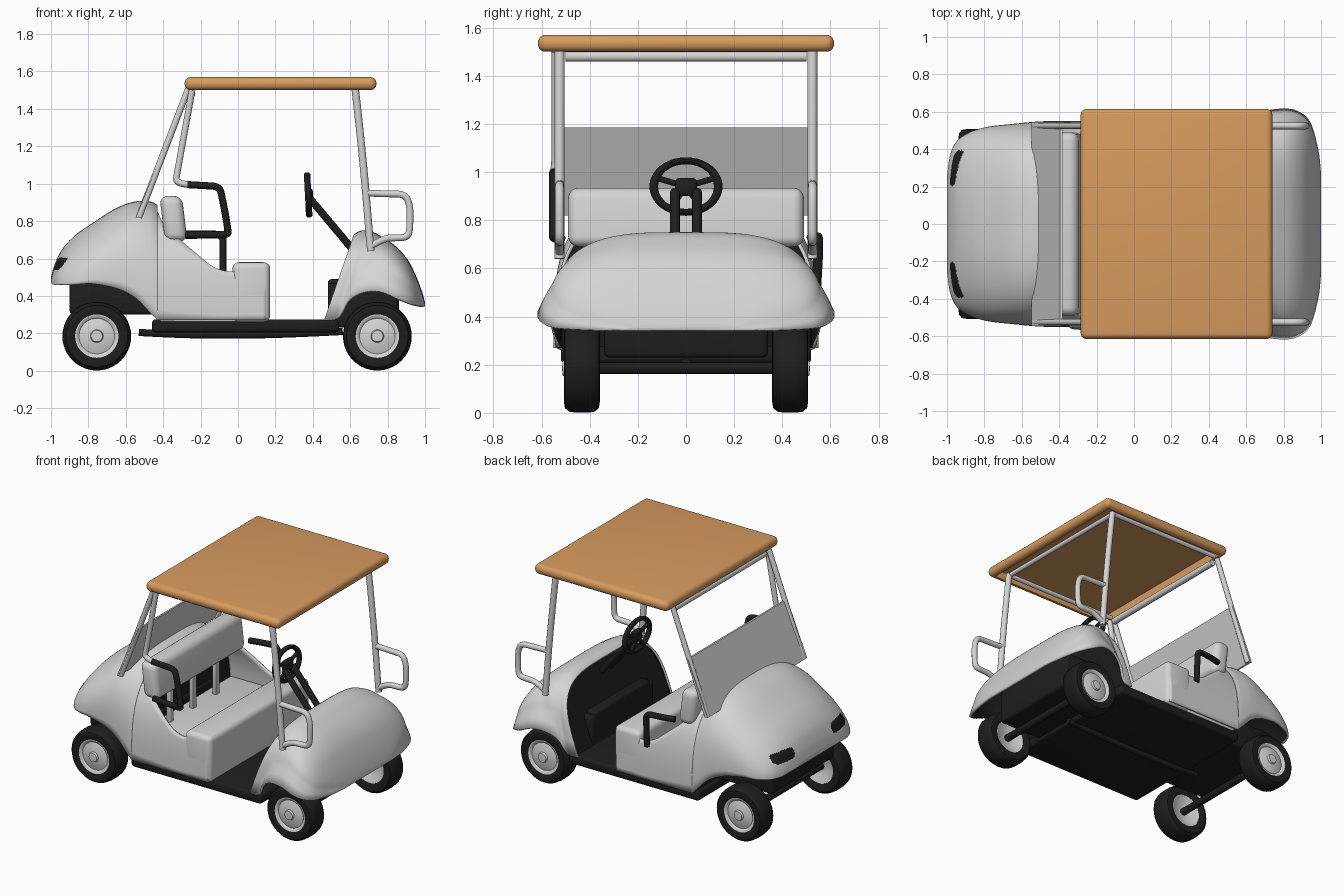
import bpy, bmesh, math
from mathutils import Vector, Matrix

if "Cube" in bpy.data.objects:
    bpy.data.objects.remove(bpy.data.objects["Cube"])

def material(name, r, g, b):
    m = bpy.data.materials.new(name)
    m.diffuse_color = (r, g, b, 1)
    m.use_nodes = True
    m.node_tree.nodes["Principled BSDF"].inputs["Base Color"].default_value = m.diffuse_color
    return m

WHITE = material("white_body", .66, .66, .66)
BLACK = material("black_rubber", .013, .013, .013)
TAN = material("tan_roof", .69, .33, .115)

def finish(ob, angle=40):
    bpy.ops.object.select_all(action='DESELECT')
    ob.select_set(True)
    bpy.context.view_layer.objects.active = ob
    bpy.ops.object.shade_smooth_by_angle(angle=math.radians(angle))
    return ob

def from_bmesh(name, bm, *mats, angle=40):
    me = bpy.data.meshes.new(name)
    bm.to_mesh(me)
    bm.free()
    for m in mats:
        me.materials.append(m)
    ob = bpy.data.objects.new(name, me)
    bpy.context.collection.objects.link(ob)
    return finish(ob, angle)

def box(name, mat, x0, x1, y0, y1, z0, z1, bevel=.01, seg=3, lean=0, hollow=0):
    """Rounded box; lean shifts the top along x, hollow carves it out from below."""
    bm = bmesh.new()
    bmesh.ops.create_cube(bm, size=1)
    for v in bm.verts:
        t = v.co.z + .5
        v.co = (x0 + (x1 - x0) * (v.co.x + .5) + lean * t,
                y0 + (y1 - y0) * (v.co.y + .5), z0 + (z1 - z0) * t)
    if bevel:
        bmesh.ops.bevel(bm, geom=bm.edges[:], offset=bevel, segments=seg, profile=.5, affect='EDGES')
    if hollow:
        low = min(bm.faces, key=lambda f: f.calc_center_median().z - f.calc_area())
        bm.normal_update()
        low = max((f for f in bm.faces if f.normal.z < -.9), key=lambda f: f.calc_area())
        bmesh.ops.inset_region(bm, faces=[low], thickness=.012)
        top = bmesh.ops.extrude_discrete_faces(bm, faces=[low])['faces'][0]
        bmesh.ops.translate(bm, verts=top.verts[:], vec=(0, 0, hollow))
    return from_bmesh(name, bm, mat)

def tube(name, mat, pts, r):
    cu = bpy.data.curves.new(name, 'CURVE')
    cu.dimensions = '3D'
    cu.bevel_depth, cu.bevel_resolution, cu.use_fill_caps, cu.resolution_u = r, 3, True, 6
    s = cu.splines.new('NURBS')
    s.points.add(len(pts) - 1)
    for p, c in zip(s.points, pts):
        p.co = (*c, 1)
    s.order_u, s.use_endpoint_u = min(3, len(pts)), True
    cu.materials.append(mat)
    ob = bpy.data.objects.new(name, cu)
    bpy.context.collection.objects.link(ob)
    bpy.ops.object.select_all(action='DESELECT')
    ob.select_set(True)
    bpy.context.view_layer.objects.active = ob
    bpy.ops.object.convert(target='MESH')
    return finish(bpy.context.object, 50)

def lathe(name, mat, profile, loc, side, steps=40):
    """Spin (radius, y) points around the y axis."""
    bm = bmesh.new()
    rows = [[bm.verts.new((r * math.cos(a), side * y, r * math.sin(a))) for r, y in profile]
            for a in (2 * math.pi * i / steps for i in range(steps))]
    for i in range(steps):
        a, b = rows[i], rows[(i + 1) % steps]
        for j in range(len(profile) - 1):
            bm.faces.new((a[j], a[j + 1], b[j + 1], b[j]))
    bmesh.ops.remove_doubles(bm, verts=bm.verts, dist=1e-5)
    bmesh.ops.recalc_face_normals(bm, faces=bm.faces)
    ob = from_bmesh(name, bm, mat)
    ob.location = loc
    return ob

def smooth_rows(rows, sub=5):
    """Catmull-Rom interpolation of station tuples."""
    out = []
    for i in range(len(rows) - 1):
        p = [rows[max(i - 1, 0)], rows[i], rows[i + 1], rows[min(i + 2, len(rows) - 1)]]
        for k in range(sub):
            t = k / sub
            out.append([.5 * (2 * b + (c - a) * t + (2 * a - 5 * b + 4 * c - d) * t * t
                              + (3 * b - a - 3 * c + d) * t ** 3) for a, b, c, d in zip(*p)])
    return out + [list(rows[-1])]

def section(st, n, steps=48, flare=0):
    """Superellipse arch from +y over the top to -y, optionally flared near the bottom."""
    xb, xt, zb, w, zt = st
    pts = []
    for i in range(steps + 1):
        a = math.pi * i / steps
        c, s = math.cos(a), max(math.sin(a), 0)
        f = s ** (2 / n)
        y = abs(c) ** (2 / n) * (w - flare) + flare * max(0, 1 - f / .45)
        pts.append(Vector((xb + (xt - xb) * f, math.copysign(y, c), zb + (zt - zb) * f)))
    return pts

def shell(name, grid, cap=None, rule=None, mirror=False):
    """White skin through rows of points, black on its inner face."""
    bm = bmesh.new()
    rows = [[bm.verts.new(p) for p in r] for r in grid]
    for a, b in zip(rows, rows[1:]):
        for j in range(len(a) - 1):
            f = bm.faces.new((a[j], a[j + 1], b[j + 1], b[j]))
            if rule and rule(f.calc_center_median()):
                f.material_index = 1
    if cap == 'first':
        bm.faces.new(rows[0][::-1])
    if cap == 'last':
        bm.faces.new(rows[-1])
    ob = from_bmesh(name, bm, WHITE, BLACK, angle=50)
    if mirror:
        m = ob.modifiers.new("mirror", 'MIRROR')
        m.use_axis = (False, True, False)
    s = ob.modifiers.new("thickness", 'SOLIDIFY')
    s.thickness, s.offset = .015, -1
    s.material_offset = 0 if mirror else 1
    return ob

def panel(name, mat, pts):
    bm = bmesh.new()
    bm.faces.new([bm.verts.new(p) for p in pts])
    return from_bmesh(name, bm, mat)

# Rear body with dark tail lamps
N = 3
rear = [(-1, -1, .47, .25, .50), (-.985, -.98, .46, .36, .57), (-.95, -.94, .46, .44, .65),
        (-.88, -.87, .46, .49, .725), (-.78, -.77, .465, .52, .795), (-.65, -.65, .44, .535, .87),
        (-.55, -.55, .39, .545, .905), (-.47, -.47, .31, .55, .905), (-.43, -.43, .27, .55, .885)]
shell("rear_body", [section(s, min(N, 2.1 + max(0, s[0] + .95) * 2.5), 96) for s in smooth_rows(rear, 12)], 'first',
      lambda c: c.x < -.89 and ((abs(c.y) - .30) / .095) ** 4 + ((c.z - .572) / .034) ** 4 < 1)
panel("rear_bulkhead", BLACK, section((-.435, -.435, .27, .535, .87), N))

# Side walls sweeping down from the rear body to the seat
side = [(-.43, .85), (-.39, .775), (-.32, .71), (-.22, .625), (-.13, .555), (-.04, .53), (0, .55), (.06, .57), (.15, .57)]
walls = []
for x, top in smooth_rows(side, 4):
    row = []
    for k in range(11):
        z = .27 + (top - .27) * k / 10
        row.append((x, .55 * (1 - ((z - .27) / .615) ** N) ** (1 / N), z))
    walls.append(row)
shell("side_walls", walls, mirror=True)

# Seat
box("seat_cushion", WHITE, -.03, .172, -.548, .548, .26, .58, .035, 4)
box("seat_base", WHITE, -.42, 0, -.52, .52, .26, .45)
box("seat_backrest", WHITE, -.39, -.27, -.49, .49, .69, .935, .045, 5, lean=-.03)
for y in (-.25, 0, .25):
    box("backrest_strut", WHITE, -.36, -.33, y - .02, y + .02, .44, .72, .005)

# Front cowl and dashboard
front = [(.46, .62, .27, .53, .73), (.53, .66, .28, .54, .75), (.58, .72, .37, .565, .742),
         (.66, .78, .42, .595, .71), (.76, .85, .425, .615, .66), (.86, .91, .385, .61, .59),
         (.94, .955, .355, .55, .50), (.985, .985, .345, .40, .42), (1, 1, .345, .27, .365)]
shell("front_cowl", [section(s, 3.6, flare=.05 * min(1, max(0, (s[0] - .5) / .15)))
                     for s in smooth_rows(front)], 'last')
panel("dashboard", BLACK, section((.475, .635, .27, .515, .715), 3.6))
box("pedal_box", BLACK, .48, .56, -.3, .3, .41, .49, .02)

# Floor and underside
box("floor", BLACK, -.46, .54, -.52, .52, .205, .275, .02)
box("rear_chassis", BLACK, -.9, -.42, -.34, .34, .30, .50, .02)
box("front_chassis", BLACK, .48, .86, -.34, .34, .23, .47, .02)
tube("drive_rail", BLACK, [(-.53, 0, .205), (-.3, 0, .19), (.2, 0, .19), (.56, 0, .21)], .02)

# Wheels and axles
tyre = [(.112, .37), (.14, .358), (.165, .362), (.18, .38), (.184, .41), (.184, .455), (.18, .485),
        (.165, .503), (.14, .507), (.112, .495), (.112, .37)]
hub = [(0, .40), (.06, .40), (.10, .375), (.116, .372), (.116, .497), (.105, .495), (.095, .485),
       (.06, .497), (.035, .50), (.03, .512), (0, .515)]
for x in (-.755, .745):
    tube("axle", BLACK, [(x, -.41, .185), (x, .41, .185)], .025)
    for s in (-1, 1):
        lathe("tyre", BLACK, tyre, (x, 0, .185), s)
        lathe("wheel_hub", WHITE, hub, (x, 0, .185), s)

# Hollow roof and its frame
box("roof", TAN, -.285, .74, -.615, .615, 1.5, 1.57, .032, 5, hollow=.055)
tube("rear_roof_bar", WHITE, [(-.25, -.5, 1.48), (-.25, .5, 1.48)], .022)
tube("front_roof_bar", WHITE, [(.62, -.52, 1.515), (.62, .52, 1.515)], .016)

# Posts and grab loops on both sides
for s in (-1, 1):
    y = .525 * s
    tube("side_roof_bar", WHITE, [(-.26, y, 1.515), (.63, y, 1.515)], .016)
    tube("front_post", WHITE, [(.625, y, 1.52), (.645, y, 1.35), (.68, y, 1.0), (.70, y, .75), (.71, y, .64)], .021)
    tube("front_grab_loop", WHITE, [(.685, y, .95), (.8, y, .945), (.895, y, .945), (.92, y, .88), (.92, y, .80),
                                    (.915, y, .715), (.85, y, .71), (.78, y, .71), (.70, y, .66)], .019)
    tube("rear_post", WHITE, [(-.265, y, 1.51), (-.53, y, .82)], .018)

# Rear screen between the rear posts
box("rear_screen", WHITE, -.547, -.535, -.545, .545, .82, 1.185, 0, lean=.152)

# Arm rests, different on each side
tube("arm_post", WHITE, [(-.245, -.54, 1.5), (-.29, -.54, 1.25), (-.325, -.54, 1.06), (-.335, -.545, 1.0),
                         (-.26, -.55, .995)], .018)
tube("right_arm_rest", BLACK, [(-.27, -.55, .995), (-.18, -.55, .99), (-.10, -.55, .985), (-.085, -.55, .93),
                               (-.05, -.55, .74), (-.06, -.55, .725), (-.28, -.52, .725)], .02)
tube("left_arm_rest", BLACK, [(-.28, .52, .73), (-.18, .545, .73), (-.08, .55, .73), (-.08, .55, .66),
                              (-.08, .54, .5)], .02)

# Steering wheel and column
C = Vector((.375, 0, .94))
bpy.ops.mesh.primitive_torus_add(major_radius=.134, minor_radius=.018, major_segments=40, minor_segments=10)
rim = bpy.context.object
rim.name = "steering_wheel"
rim.data.transform(Matrix.Translation(C) @ Matrix.Rotation(math.radians(-3), 4, 'Y')
                   @ Matrix.Diagonal((1, 1, .8, 1)) @ Matrix.Rotation(math.pi / 2, 4, 'Y'))
rim.data.materials.append(BLACK)
finish(rim)
box("steering_hub", BLACK, .36, .40, -.045, .045, .90, .975, .015)
for a in (20, 160, 240, 300):
    d = Vector((0, math.cos(math.radians(a)) * .13, math.sin(math.radians(a)) * .105))
    tube("steering_spoke", BLACK, [C, C + d], .013)
for y in (-.045, .045):
    tube("steering_column", BLACK, [(.385, y, .92), (.62, y, .64)], .021)
